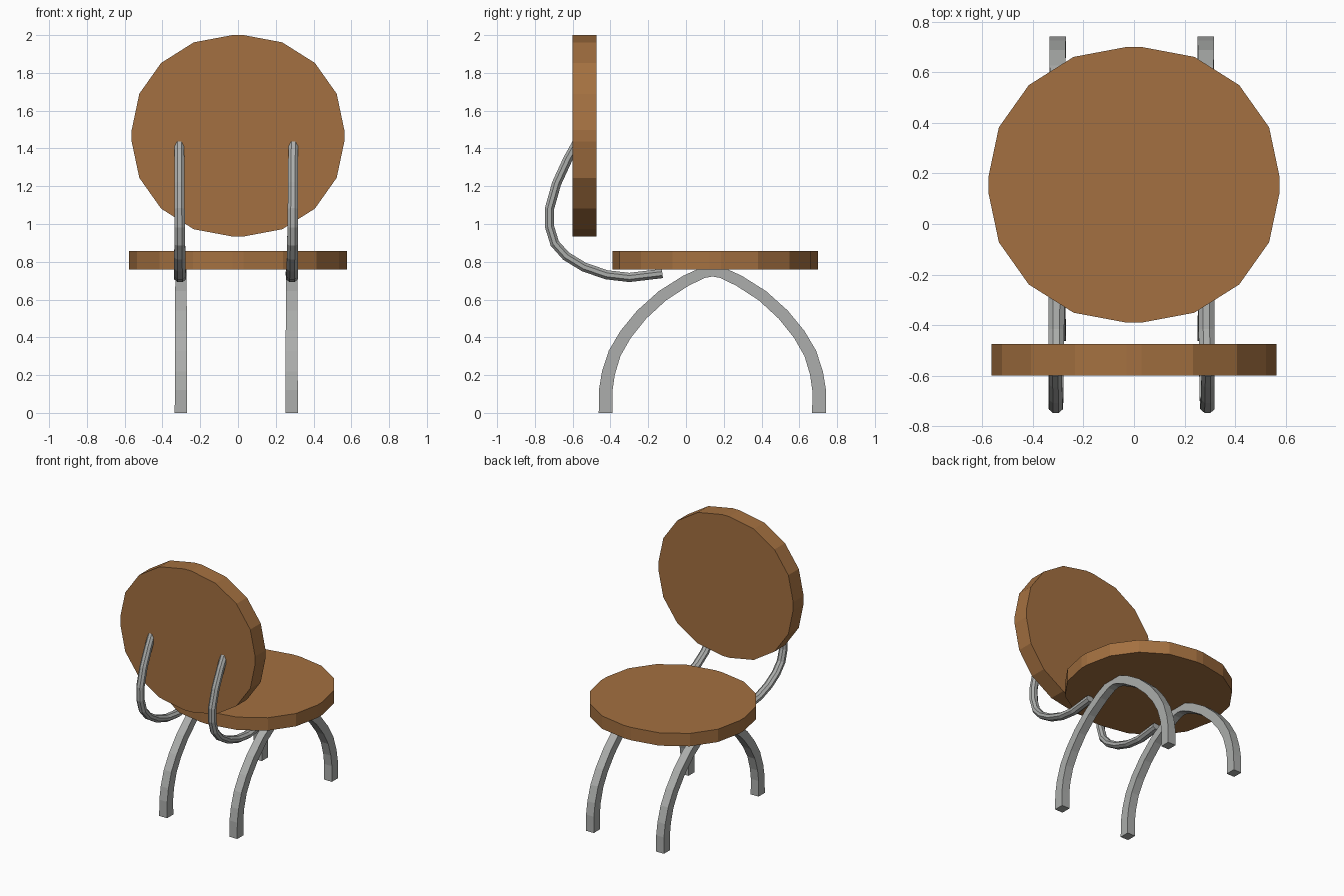
import bpy
import bmesh
import math
from mathutils import Vector

if "Cube" in bpy.data.objects:
    bpy.data.objects.remove(bpy.data.objects["Cube"])


def material(name, rgb):
    m = bpy.data.materials.new(name)
    m.diffuse_color = (*rgb, 1)
    m.use_nodes = True
    m.node_tree.nodes["Principled BSDF"].inputs["Base Color"].default_value = m.diffuse_color
    return m


wood = material("brown wood", (0.37, 0.163, 0.052))
metal = material("grey metal", (0.41, 0.42, 0.41))


def finish(bm, name, mat):
    bmesh.ops.recalc_face_normals(bm, faces=bm.faces)
    me = bpy.data.meshes.new(name)
    bm.to_mesh(me)
    bm.free()
    me.materials.append(mat)
    ob = bpy.data.objects.new(name, me)
    bpy.context.collection.objects.link(ob)
    return ob


def panel(name, half_u, half_v, place, depth):
    """Nearly elliptical slab: four rounded corners with short flats between."""
    flat, steps = 0.03, 4
    pts = []
    for q, (su, sv) in enumerate([(1, 1), (-1, 1), (-1, -1), (1, -1)]):
        for i in range(steps + 1):
            a = math.pi / 2 * (q + i / steps)
            pts.append((su * flat + (half_u - flat) * math.cos(a),
                        sv * flat + (half_v - flat) * math.sin(a)))
    bm = bmesh.new()
    face = bm.faces.new([bm.verts.new(place(u, v)) for u, v in pts])
    out = bmesh.ops.extrude_face_region(bm, geom=[face])
    top = [g for g in out["geom"] if isinstance(g, bmesh.types.BMVert)]
    bmesh.ops.translate(bm, verts=top, vec=depth)
    return finish(bm, name, wood)


def sweep(name, path, section, size):
    """Sweep a section along (x, y, z) points; size(t) gives half width, half thickness."""
    bm = bmesh.new()
    pts = [Vector(p) for p in path]
    n = len(pts)
    rings = []
    for i, p in enumerate(pts):
        d = pts[min(i + 1, n - 1)] - pts[max(i - 1, 0)]
        normal = Vector((0, -d.z, d.y)).normalized()
        w, h = size(i / (n - 1))
        rings.append([bm.verts.new(p + Vector((a * w, 0, 0)) + normal * (b * h))
                      for a, b in section])
    k = len(section)
    for r, s in zip(rings, rings[1:]):
        for j in range(k):
            bm.faces.new((r[j], r[(j + 1) % k], s[(j + 1) % k], s[j]))
    bm.faces.new(rings[0])
    bm.faces.new(rings[-1])
    return finish(bm, name, metal)


# Seat and backrest
panel("seat", 0.576, 0.545, lambda u, v: (u, 0.155 + v, 0.76), (0, 0, 0.097))
panel("backrest", 0.563, 0.533, lambda u, v: (u, -0.6, 1.467 + v), (0, 0.125, 0))

# Arched legs: half profile mirrored about the middle of the arch
mid = 0.14
half = [(-0.425, 0), (-0.425, 0.12), (-0.411, 0.21), (-0.378, 0.315), (-0.32, 0.415),
        (-0.235, 0.52), (-0.125, 0.62), (0.0, 0.7), (0.09, 0.742)]
arch = half + [(mid, 0.75)] + [(2 * mid - y, z) for y, z in reversed(half)]
square = [(-1, -1), (1, -1), (1, 1), (-1, 1)]


def leg_size(t):
    s = abs(2 * t - 1)
    return 0.029 + 0.004 * s, 0.028 + 0.009 * s


for side, x in (("left", -0.302), ("right", 0.284)):
    sweep(side + "_leg_arch", [(x, y, z) for y, z in arch], square, leg_size)

# Bent tubes joining seat and backrest
tube = [(-0.58, 1.425), (-0.625, 1.345), (-0.685, 1.215), (-0.723, 1.08), (-0.722, 0.985),
        (-0.695, 0.897), (-0.635, 0.83), (-0.54, 0.772), (-0.42, 0.731), (-0.3, 0.717),
        (-0.125, 0.738)]
octagon = [(math.cos(math.pi / 4 * (i + 0.5)) * 1.06, math.sin(math.pi / 4 * (i + 0.5)) * 1.06)
           for i in range(8)]
for side, x0, x1 in (("left", -0.311, -0.306), ("right", 0.293, 0.285)):
    path = [(x0 + (x1 - x0) * i / (len(tube) - 1), y, z) for i, (y, z) in enumerate(tube)]
    sweep(side + "_back_support", path, octagon, lambda t: (0.026 + 0.007 * t, 0.025))
